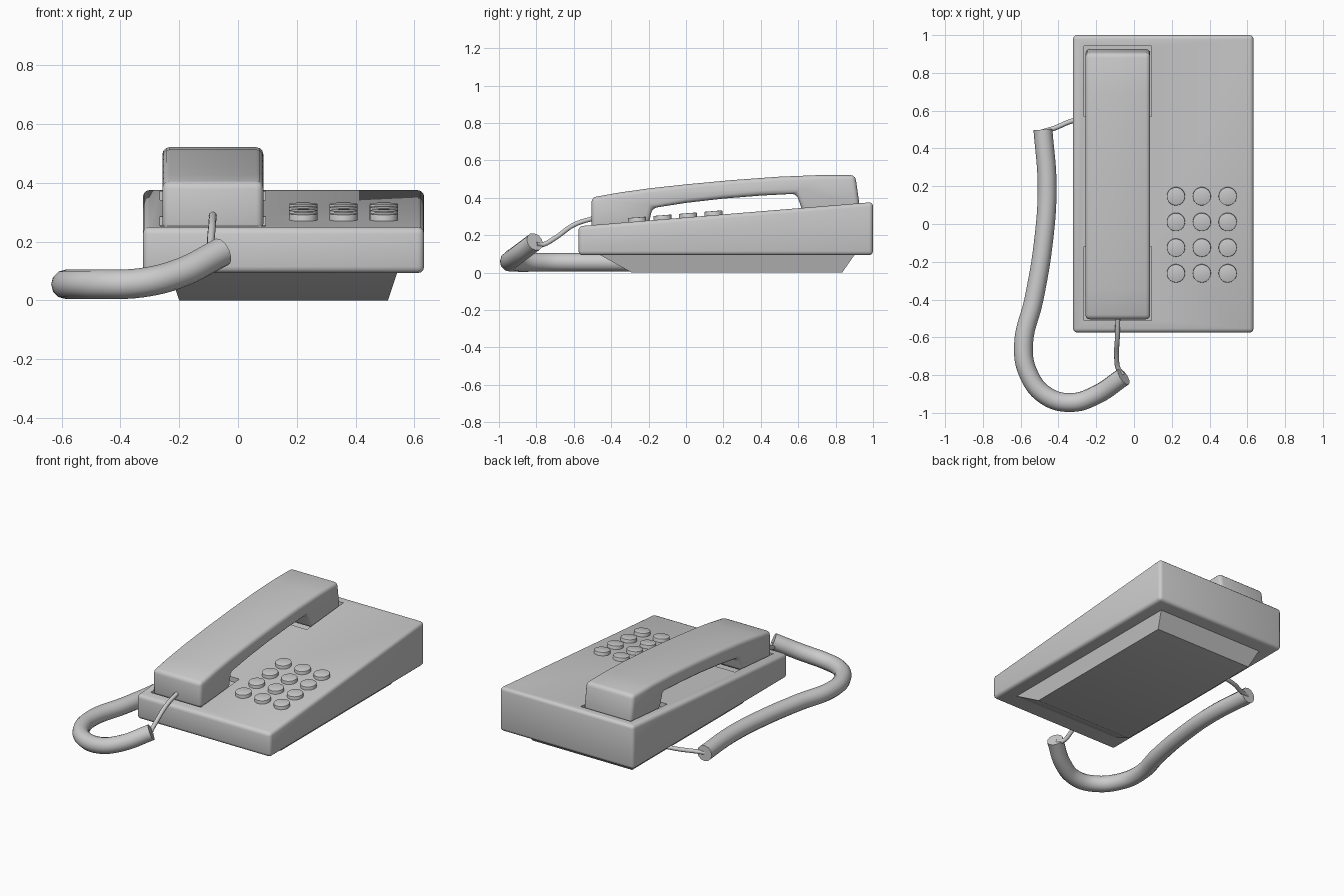
import bpy, bmesh, math
from mathutils import Matrix

if "Cube" in bpy.data.objects:
    bpy.data.objects.remove(bpy.data.objects["Cube"])

SLOPE = (0.377 - 0.248) / 1.575


def top_z(y):
    return 0.248 + (y + 0.575) * SLOPE


def finish(obj, angle=35):
    # apply modifiers, then shade
    bpy.ops.object.select_all(action='DESELECT')
    obj.select_set(True)
    bpy.context.view_layer.objects.active = obj
    bpy.ops.object.convert(target='MESH')
    bpy.ops.object.shade_smooth_by_angle(angle=math.radians(angle))


def mesh_object(name, bm):
    bmesh.ops.recalc_face_normals(bm, faces=bm.faces[:])
    me = bpy.data.meshes.new(name)
    bm.to_mesh(me)
    bm.free()
    obj = bpy.data.objects.new(name, me)
    bpy.context.collection.objects.link(obj)
    return obj


def prism(name, profile, x0, x1):
    # side profile in (y, z), extruded along x
    bm = bmesh.new()
    a = [bm.verts.new((x0, y, z)) for y, z in profile]
    b = [bm.verts.new((x1, y, z)) for y, z in profile]
    bm.faces.new(a)
    bm.faces.new(b)
    n = len(a)
    for i in range(n):
        bm.faces.new((a[i], a[(i + 1) % n], b[(i + 1) % n], b[i]))
    return mesh_object(name, bm)


def add_bevel(obj, width, segments=3):
    m = obj.modifiers.new("bevel", 'BEVEL')
    m.width = width
    m.segments = segments
    m.limit_method = 'ANGLE'
    m.angle_limit = math.radians(32)


def tube(name, points, radius, sides):
    cu = bpy.data.curves.new(name, 'CURVE')
    cu.dimensions = '3D'
    cu.bevel_depth = radius
    cu.bevel_resolution = sides
    cu.use_fill_caps = True
    cu.resolution_u = 6
    sp = cu.splines.new('BEZIER')
    sp.bezier_points.add(len(points) - 1)
    for bp, co in zip(sp.bezier_points, points):
        bp.co = co
        bp.handle_left_type = bp.handle_right_type = 'AUTO'
    obj = bpy.data.objects.new(name, cu)
    bpy.context.collection.objects.link(obj)
    finish(obj, 40)


# wedge-shaped body
body = prism("phone_body", [(-0.575, 0.093), (1.0, 0.093), (1.0, top_z(1.0)),
                            (-0.575, top_z(-0.575))], -0.323, 0.633)
add_bevel(body, 0.022)

# cradle pockets under the handset ends
cutters = []
for y0, y1 in ((-0.512, -0.12), (0.57, 0.942)):
    c = prism("pocket_cutter", [(y0, top_z(y0) - 0.03), (y1, top_z(y1) - 0.03),
                                (y1, top_z(y1) + 0.1), (y0, top_z(y0) + 0.1)], -0.265, 0.093)
    c.hide_render = True
    m = body.modifiers.new("pocket", 'BOOLEAN')
    m.object = c
    m.operation = 'DIFFERENCE'
    m.solver = 'EXACT'
    cutters.append(c)
finish(body)
for c in cutters:
    bpy.data.objects.remove(c, do_unlink=True)

# tapered foot under the body
bm = bmesh.new()
low = [bm.verts.new((x, y, 0)) for x, y in ((-0.2, -0.29), (0.51, -0.29), (0.51, 0.835), (-0.2, 0.835))]
high = [bm.verts.new((x, y, 0.1)) for x, y in ((-0.233, -0.47), (0.543, -0.47), (0.543, 0.905), (-0.233, 0.905))]
bm.faces.new(low)
bm.faces.new(high)
for i in range(4):
    j = (i + 1) % 4
    bm.faces.new((low[i], low[j], high[j], high[i]))
finish(mesh_object("base_foot", bm))

# handset
handset = prism("handset", [
    (-0.505, 0.235), (-0.505, 0.402), (-0.35, 0.429), (-0.2, 0.45), (0.0, 0.472),
    (0.25, 0.495), (0.5, 0.513), (0.7, 0.521), (0.905, 0.521), (0.93, 0.345),
    (0.625, 0.325), (0.59, 0.422), (0.4, 0.412), (0.2, 0.396), (0.0, 0.373),
    (-0.18, 0.345), (-0.2, 0.255)], -0.257, 0.086)
add_bevel(handset, 0.024)
finish(handset)

# keypad, tilted with the body top
tilt = Matrix.Rotation(math.atan(SLOPE), 4, 'X')
for row in range(4):
    for col in range(3):
        y = -0.26 + row * 0.136
        bm = bmesh.new()
        bmesh.ops.create_cone(bm, cap_ends=True, segments=32, radius1=0.048, radius2=0.048, depth=0.05)
        top = [e for e in bm.edges if all(v.co.z > 0 for v in e.verts)]
        bmesh.ops.bevel(bm, geom=top, offset=0.003, segments=2, affect='EDGES', profile=0.5)
        bm.transform(Matrix.Translation((0.222 + col * 0.137, y, top_z(y) - 0.003)) @ tilt)
        finish(mesh_object(f"key_{row}_{col}", bm))

# thick coiled part of the cord
tube("cord", [(-0.482, 0.5, 0.055), (-0.46, 0.2, 0.055), (-0.48, -0.1, 0.055),
              (-0.53, -0.4, 0.055), (-0.585, -0.64, 0.055), (-0.56, -0.79, 0.055),
              (-0.465, -0.91, 0.055), (-0.33, -0.945, 0.06), (-0.2, -0.905, 0.092),
              (-0.055, -0.808, 0.165)], 0.05, 4)

# thin straight ends of the cord
tube("cord_end_base", [(-0.48, 0.49, 0.055), (-0.42, 0.508, 0.055),
                       (-0.33, 0.545, 0.058), (-0.2, 0.57, 0.06)], 0.013, 3)
tube("cord_end_handset", [(-0.085, -0.48, 0.295), (-0.088, -0.6, 0.255), (-0.092, -0.7, 0.185),
                          (-0.082, -0.77, 0.148), (-0.06, -0.8, 0.15)], 0.013, 3)
